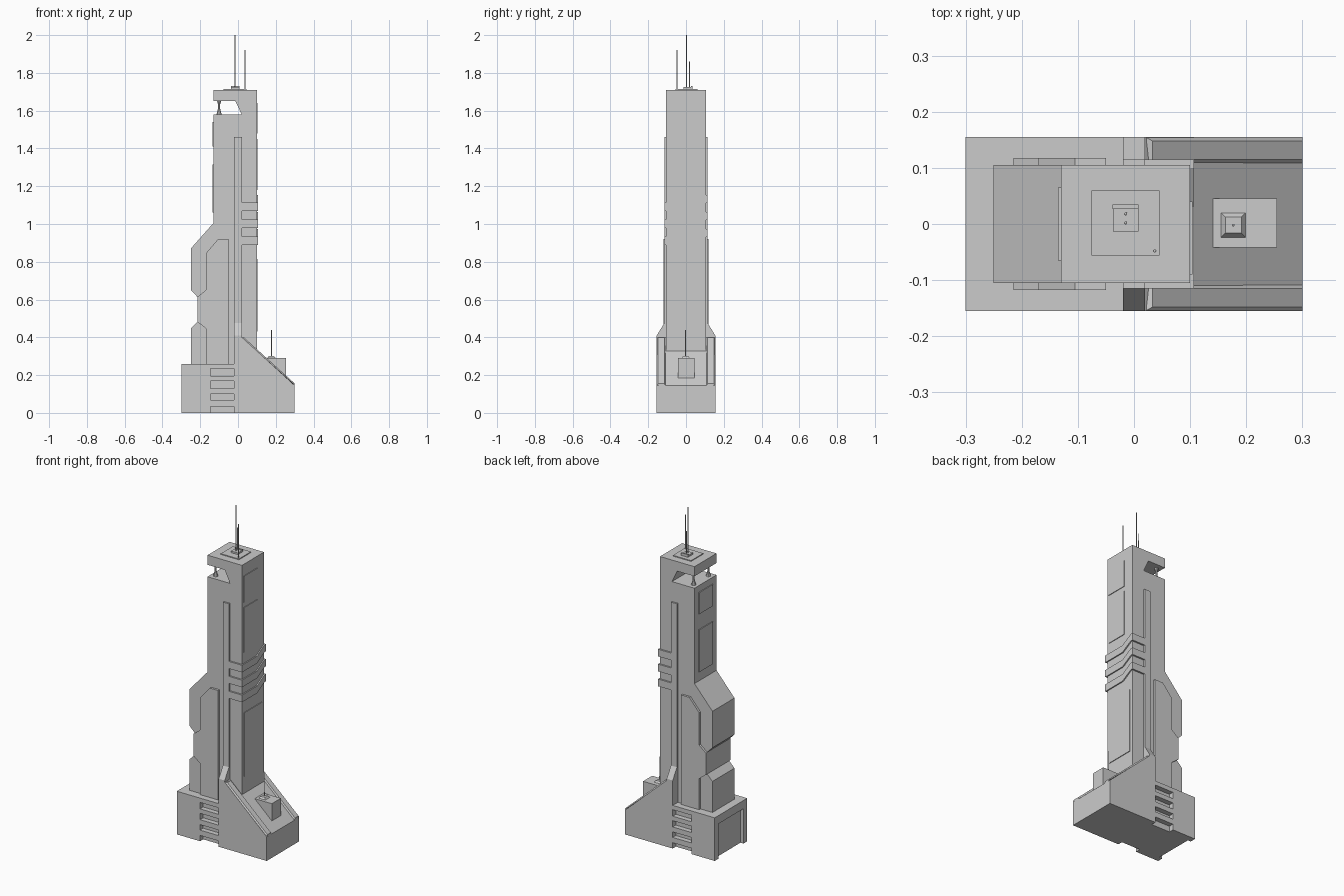
import bpy, bmesh, math
from mathutils import Vector

if "Cube" in bpy.data.objects:
    bpy.data.objects.remove(bpy.data.objects["Cube"])


def finish(name, bm):
    bmesh.ops.recalc_face_normals(bm, faces=bm.faces)
    me = bpy.data.meshes.new(name)
    bm.to_mesh(me)
    bm.free()
    ob = bpy.data.objects.new(name, me)
    bpy.context.collection.objects.link(ob)
    return ob


def prism(name, pts, a, b, axis):
    """Extrude a closed profile from a to b. axis 'y': pts are (x, z); axis 'x': pts are (y, z)."""
    bm = bmesh.new()
    co = (lambda p: (p[0], a, p[1])) if axis == 'y' else (lambda p: (a, p[0], p[1]))
    face = bm.faces.new([bm.verts.new(co(p)) for p in pts])
    new = bmesh.ops.extrude_face_region(bm, geom=[face])['geom']
    d = Vector((0, b - a, 0)) if axis == 'y' else Vector((b - a, 0, 0))
    bmesh.ops.translate(bm, vec=d, verts=[v for v in new if isinstance(v, bmesh.types.BMVert)])
    return finish(name, bm)


def box(name, x0, x1, y0, y1, z0, z1):
    return prism(name, [(x0, z0), (x1, z0), (x1, z1), (x0, z1)], y0, y1, 'y')


def cone(name, x, y, z0, z1, r0, r1, n=8, turn=0):
    bm = bmesh.new()
    rings = []
    for z, r in ((z0, r0), (z1, r1)):
        rings.append([bm.verts.new((x + r * math.cos(turn + math.tau * i / n),
                                    y + r * math.sin(turn + math.tau * i / n), z)) for i in range(n)])
    for ring in rings:
        bm.faces.new(ring)
    for i in range(n):
        j = (i + 1) % n
        bm.faces.new((rings[0][i], rings[0][j], rings[1][j], rings[1][i]))
    return finish(name, bm)


def cut(target, cutter):
    cutter.hide_render = True
    m = target.modifiers.new("cut", 'BOOLEAN')
    m.operation, m.solver, m.object = 'DIFFERENCE', 'EXACT', cutter
    bpy.context.view_layer.objects.active = target
    bpy.ops.object.modifier_apply(modifier=m.name)
    bpy.data.objects.remove(cutter)


# Base block with sloped ramp, vent slots on both sides and a recess at the left end
base = prism("base", [(-.3, 0), (.3, 0), (.3, .145), (.02, .40), (.02, .26), (-.3, .26)],
             -.155, .155, 'y')
for z0, z1 in ((-.02, .035), (.067, .1), (.13, .168), (.195, .234)):
    for y in (-.155, .155):
        cut(base, box("slot_cutter", -.145, -.02, y - .03, y + .03, z0, z1))
cut(base, box("recess_cutter", -.35, -.28, -.12, .12, -.02, .21))

# Raised rails along both edges of the ramp
for s in (-1, 1):
    bm = bmesh.new()
    ends = []
    for x, xt, z, zt in ((.02, .033, .39, .398), (.3, .3, .14, .156)):
        ends.append([bm.verts.new(p) for p in ((x, s * .155, z + .008), (xt, s * .148, zt),
                                               (xt, s * .115, zt), (x, s * .106, z))])
    for e in ends:
        bm.faces.new(e)
    for i in range(4):
        j = (i + 1) % 4
        bm.faces.new((ends[0][i], ends[0][j], ends[1][j], ends[1][i]))
    finish("ramp_rail", bm)

# Tower body with open notch near the top
prism("tower", [(-.25, .2), (.1, .2), (.1, 1.71), (-.13, 1.71), (-.13, 1.652), (-.015, 1.652),
                (.02, 1.58), (-.13, 1.58), (-.13, 1.005), (-.25, .87), (-.25, .65),
                (-.215, .614), (-.215, .482), (-.25, .447)], -.105, .105, 'y')

# Stepped side panels, and the tall central buttress that flares at its foot
for s in (-1, 1):
    prism("side_panel", [(-.17, .25), (-.05, .25), (-.05, .92), (-.105, .92), (-.17, .845),
                         (-.17, .65), (-.215, .614), (-.215, .482), (-.17, .447)],
          s * .1, s * .118, 'y')
half = [(.155, .26), (.155, .41), (.115, .475), (.115, 1.46)]
prism("buttress", half + [(-y, z) for y, z in reversed(half)], -.02, .02, 'x')

# Kinked bands wrapping the right side
for z in (.89, .98, 1.07):
    low = [(-.115, z), (.03, z), (.1, z + .04), (.115, z + .04)]
    prism("band", low + [(y, h + .043) for y, h in reversed(low)], .02, .107, 'x')

# Thin wall panels
for y0, y1, z0, z1 in ((-.085, .085, .43, .815), (-.09, .04, 1.18, 1.45), (-.09, .04, 1.48, 1.64)):
    box("right_wall_panel", .095, .104, y0, y1, z0, z1)
for z0, z1 in ((1.06, 1.315), (1.41, 1.54)):
    box("left_wall_panel", -.135, -.125, -.065, .065, z0, z1)

# Posts in the notch
for y in (-.07, .07):
    cone("post_foot", -.1, y, 1.578, 1.61, .014, .006)
    cone("post_shaft", -.1, y, 1.605, 1.645, .006, .006)
    cone("post_head", -.1, y, 1.635, 1.655, .006, .012)

# Roof plates and masts
box("roof_plate", -.076, .045, -.056, .06, 1.7, 1.715)
box("roof_box", -.037, .008, -.013, .028, 1.71, 1.725)
box("roof_box_strip", -.038, .008, .027, .035, 1.71, 1.73)
for x, y, z in ((-.015, .002, 2.0), (-.015, .018, 1.86), (.037, -.048, 1.92)):
    cone("mast", x, y, 1.705, z, .003, .0025)

# Hut on the ramp with its own mast
box("ramp_hut", .14, .255, -.042, .045, .17, .29)
cone("hut_mast_foot", .177, -.002, .288, .3, .033, .02, 4, math.pi / 4)
cone("hut_mast", .177, -.002, .295, .44, .0025, .002)
